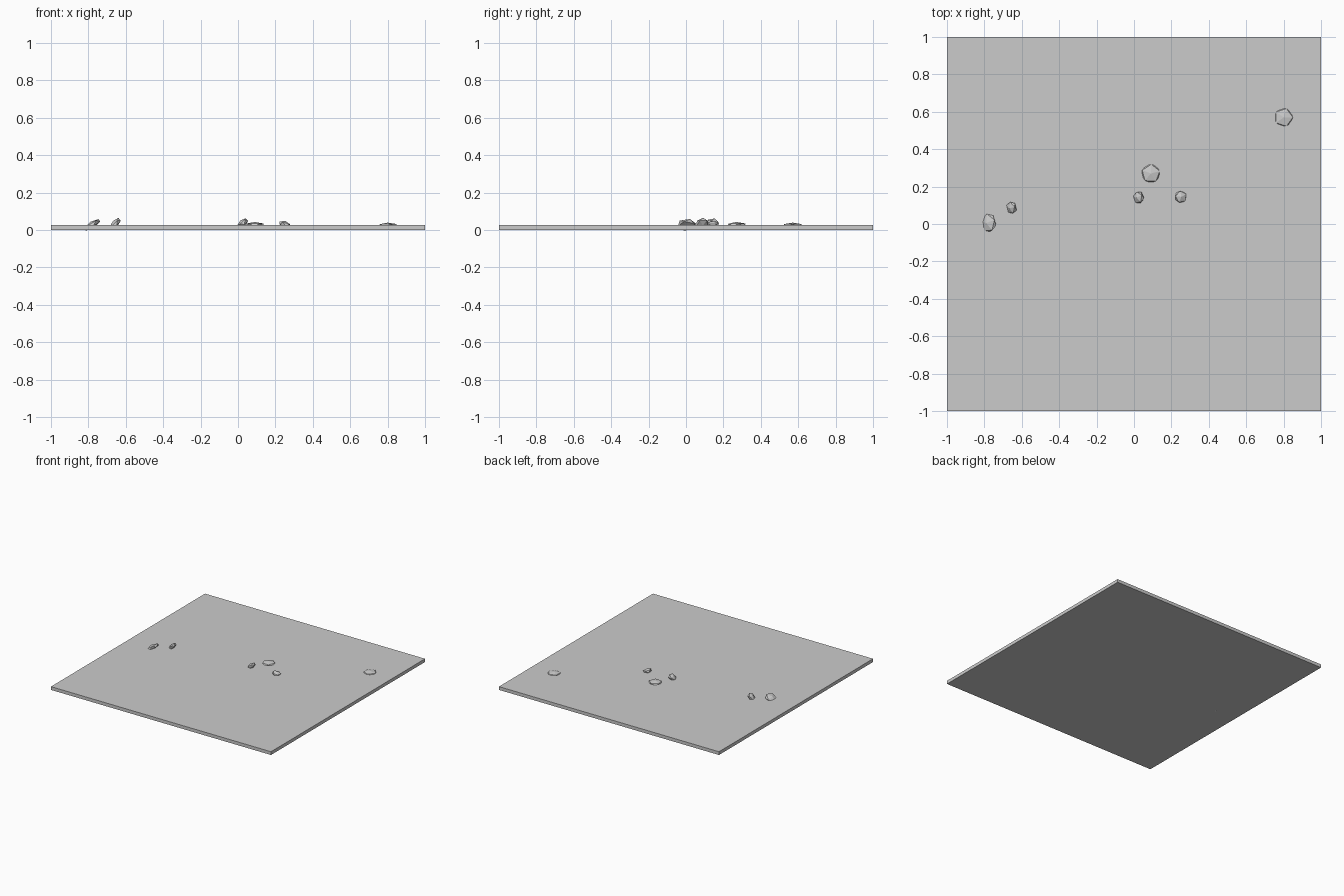
import bpy
from math import radians

# Remove the default cube
cube = bpy.data.objects.get("Cube")
if cube:
    bpy.data.objects.remove(cube, do_unlink=True)


def make_material(name, rgb):
    mat = bpy.data.materials.new(name)
    mat.use_nodes = True
    mat.diffuse_color = (*rgb, 1)
    mat.node_tree.nodes["Principled BSDF"].inputs["Base Color"].default_value = (*rgb, 1)
    return mat


grey = make_material("stone grey", (0.6, 0.6, 0.6))
SLAB = 0.027  # slab thickness


def finish(name, scale):
    obj = bpy.context.object
    obj.name = name
    obj.scale = scale
    obj.data.materials.append(grey)
    return obj


# Ground slab
bpy.ops.mesh.primitive_cube_add(size=1, location=(0, 0, SLAB / 2))
finish("ground_slab", (2, 2, SLAB))

# Low-poly stones half sunk in the slab: x, y, lift, radius, flatness, tilt x, tilt y, spin
stones = [
    ("far_stone", 0.80, 0.57, -0.001, 0.055, 0.25, 0, 0, 0),
    ("middle_stone", 0.09, 0.27, 0.001, 0.055, 0.28, 0, 0, 15),
    ("small_stone_a", 0.025, 0.142, 0.01, 0.035, 0.55, 5, -40, 25),
    ("small_stone_b", 0.25, 0.145, 0.004, 0.035, 0.5, 0, 15, 30),
    ("small_stone_c", -0.655, 0.087, 0.01, 0.036, 0.5, 10, -45, 10),
    ("near_stone", -0.78, 0.005, 0.001, 0.054, 0.35, 0, -32, 20),
]
for name, x, y, lift, radius, flat, tx, ty, spin in stones:
    bpy.ops.mesh.primitive_ico_sphere_add(
        subdivisions=1, radius=radius, location=(x, y, SLAB + lift),
        rotation=(0, 0, radians(spin)))
    # Turn the stone first, then flatten and tilt it
    bpy.ops.object.transform_apply(location=False, rotation=True, scale=False)
    stone = finish(name, (1, 1, flat))
    stone.rotation_euler = (radians(tx), radians(ty), 0)
